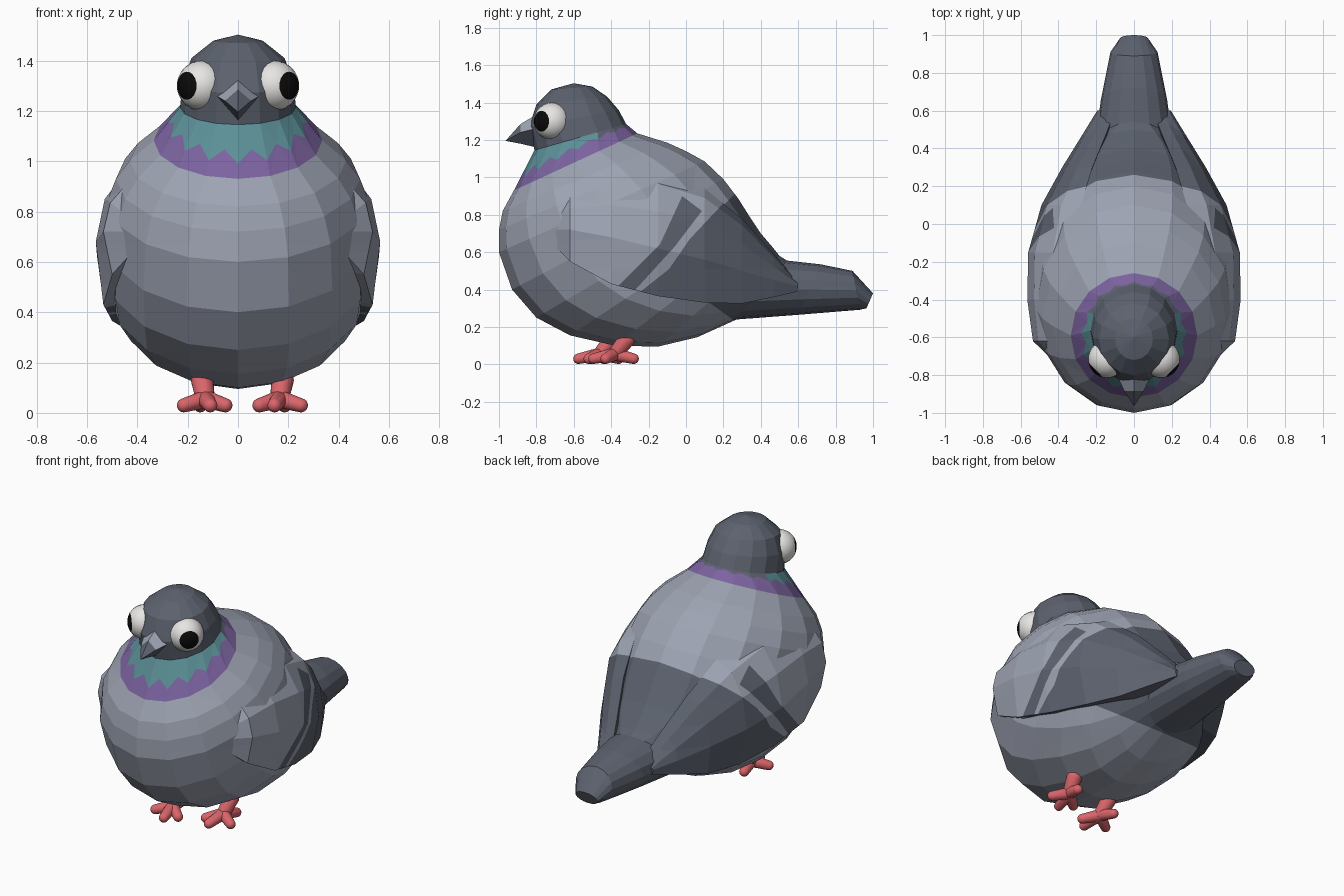
import bpy, bmesh, math
from mathutils import Vector

cube = bpy.data.objects.get("Cube")
if cube:
    bpy.data.objects.remove(cube, do_unlink=True)


def material(name, rgb):
    m = bpy.data.materials.new(name)
    m.use_nodes = True
    m.diffuse_color = (*rgb, 1)
    m.node_tree.nodes["Principled BSDF"].inputs["Base Color"].default_value = (*rgb, 1)
    return m


light = material("light_grey", (.34, .37, .45))
dark = material("slate_grey", (.107, .122, .157))
teal = material("teal", (.105, .28, .31))
purple = material("purple", (.2, .125, .35))
white = material("eye_white", (.82, .81, .79))
black = material("black", (.003, .003, .003))
coral = material("coral", (.70, .13, .145))
LIGHT, DARK, TEAL, PURPLE = range(4)


def finish(name, bm, mats, mirror=False, smooth=False):
    bmesh.ops.recalc_face_normals(bm, faces=bm.faces)
    mesh = bpy.data.meshes.new(name)
    bm.to_mesh(mesh)
    bm.free()
    for m in mats:
        mesh.materials.append(m)
    ob = bpy.data.objects.new(name, mesh)
    bpy.context.collection.objects.link(ob)
    if mirror:
        ob.modifiers.new("Mirror", "MIRROR")
    if smooth:
        mesh.shade_smooth()


def bridge(bm, a, b, mat=0):
    for i in range(len(a)):
        bm.faces.new((a[i - 1], a[i], b[i], b[i - 1])).material_index = mat


def fan(bm, ring, tip, mat=0):
    v = bm.verts.new(tip)
    for i in range(len(ring)):
        bm.faces.new((ring[i - 1], ring[i], v)).material_index = mat


def edge_y(line, z):
    """y of a colour border given as (z, y) points."""
    for (z0, y0), (z1, y1) in zip(line, line[1:]):
        if z <= z1:
            break
    return y0 + (z - z0) * (y1 - y0) / (z1 - z0)


def slice_faces(bm, co, no):
    faces = [f for f in bm.faces if f.material_index == LIGHT]
    geom = {e for f in faces for e in f.edges} | {v for f in faces for v in f.verts}
    bmesh.ops.bisect_plane(bm, geom=list(geom) + faces, dist=1e-5, plane_co=co, plane_no=no)


def slice_along(bm, line):
    for (z0, y0), (z1, y1) in zip(line, line[1:]):
        slice_faces(bm, (0, y0, z0), (0, z1 - z0, y0 - y1))
    for z, y in line[1:-1]:
        slice_faces(bm, (0, y, z), (0, 0, 1))


# Body, head and tail: elliptical rings between a belly point and a back point
SIDES = 16


def body_ring(bm, ay, az, by, bz, w):
    a, b = Vector((0, ay, az)), Vector((0, by, bz))
    ring = []
    for i in range(SIDES):
        t = 2 * math.pi * i / SIDES
        p = (a + b) / 2 + (a - b) / 2 * math.cos(t)
        p.x = w * math.sin(t)
        ring.append(bm.verts.new(p))
    return ring


bm = bmesh.new()
head = [body_ring(bm, *r) for r in (
    (-.81, 1.145, -.32, 1.285, .23), (-.84, 1.27, -.36, 1.36, .22),
    (-.80, 1.39, -.42, 1.43, .185), (-.72, 1.47, -.5, 1.485, .1))]
trunk = [body_ring(bm, *r) for r in (
    (-.92, .93, -.26, 1.235, .335), (-.98, .82, -.1, 1.185, .43),
    (-1, .72, 0, 1.14, .485), (-1, .6, .1, 1.085, .52),
    (-.93, .4, .2, .99, .53), (-.8, .25, .28, .885, .525),
    (-.62, .155, .34, .79, .51), (-.38, .1, .4, .7, .46),
    (-.15, .095, .46, .63, .385), (.06, .145, .5, .58, .3),
    (.27, .24, .54, .555, .21), (.6, .265, .72, .535, .175),
    (.93, .292, .89, .5, .125), (.965, .3, 1, .38, .075))]
for a, b in zip(head, head[1:]):
    bridge(bm, a, b, DARK)
fan(bm, head[-1], (0, -.6, 1.503), DARK)
for a, b in zip(trunk, trunk[1:]):
    bridge(bm, a, b, LIGHT)
bm.faces.new(trunk[-1])

# Zigzag collar between the head and the trunk
top, low = head[0], trunk[0]
tooth, notch = [], []
for i in range(SIDES):
    j = (i + 1) % SIDES
    front, front_mid = [(1 + math.cos(2 * math.pi * k / SIDES)) / 2 for k in (i, i + .5)]
    tooth.append(bm.verts.new(top[i].co.lerp(low[i].co, .25 + .47 * front)))
    notch.append(bm.verts.new(((top[i].co + top[j].co) / 2).lerp(
        (low[i].co + low[j].co) / 2, .08 + .4 * front_mid)))
for i in range(SIDES):
    j = (i + 1) % SIDES
    upper = TEAL if min(i, SIDES - 1 - i) < 5 else DARK
    for ring, mat in ((top, upper), (low, PURPLE)):
        for tri in ((ring[i], tooth[i], notch[i]), (ring[i], notch[i], ring[j]),
                    (ring[j], notch[i], tooth[j])):
            bm.faces.new(tri).material_index = mat

# Dark rump and tail
rump = [(.1, .45), (.24, .25), (.42, 0), (.67, .02), (.92, .27)]
slice_along(bm, rump)
for f in bm.faces:
    c = f.calc_center_median()
    if f.material_index == LIGHT and c.y > edge_y(rump, c.z):
        f.material_index = DARK
finish("body", bm, (light, dark, teal, purple))

# Wings: arched sections (y, top z, top x, widest x, widest z, bottom z, bottom x)
bm = bmesh.new()
rings = []
for y, zt, xt, xm, zm, zb, xb in (
        (-.72, .82, .34, .43, .72, .65, .41), (-.62, .95, .33, .535, .72, .55, .5),
        (-.4, 1.02, .3, .565, .68, .43, .535), (-.15, 1.02, .3, .56, .62, .365, .5),
        (.1, .94, .28, .49, .56, .33, .44), (.3, .78, .22, .38, .5, .325, .36),
        (.47, .59, .15, .275, .45, .36, .265), (.6, .44, .1, .195, .42, .39, .185)):
    arc = [math.radians(d) for d in (0, 30, 60, 90)]
    pts = [(xt + (xm - xt) * math.sin(a), zm + (zt - zm) * math.cos(a)) for a in arc]
    pts += [(xb, zb), (xb - .15, zb + .03)]
    rings.append([bm.verts.new((x, y, z)) for x, z in pts])
for a, b in zip(rings, rings[1:]):
    bridge(bm, a, b)
bm.faces.new(rings[0])
bm.faces.new(rings[-1])

# Wing bar and dark flight feathers
bar_front = [(.4, -.38), (.64, -.14), (.9, -.02)]
bar_back = [(.4, -.27), (.63, -.06), (.82, .085)]
feathers = [(.36, -.28), (.51, -.09), (.67, .02), (.925, .26)]
for line in (bar_front, bar_back, feathers):
    slice_along(bm, line)
cap, cap_normal = Vector((0, -.02, .9)), Vector((0, .08, .105))
slice_faces(bm, cap, cap_normal)
for f in bm.faces:
    c = f.calc_center_median()
    in_bar = edge_y(bar_front, c.z) < c.y < edge_y(bar_back, c.z)
    in_bar = in_bar and (c - cap).dot(cap_normal) < 0
    if in_bar or c.y > edge_y(feathers, c.z):
        f.material_index = DARK
finish("wings", bm, (light, dark), mirror=True)

# Beak with a pale upper base
bm = bmesh.new()
base, mid = [[bm.verts.new(p) for p in ((0, y, zt), (w, y, zs), (0, y, zb), (-w, y, zs))]
             for y, zt, w, zs, zb in ((-.8, 1.335, .09, 1.262, 1.16),
                                      (-.885, 1.285, .052, 1.24, 1.18))]
bridge(bm, base, mid)
fan(bm, mid, (0, -.965, 1.195))
for f in base[0].link_faces:
    f.material_index = 1
finish("beak", bm, (dark, light))

# Eyes with pupils facing forward and outward
bm = bmesh.new()
gaze = Vector((.72, -.69, 0)).normalized()
bmesh.ops.create_uvsphere(bm, u_segments=24, v_segments=16, radius=.1)
turn = gaze.to_track_quat("Z", "Y").to_matrix()
bmesh.ops.rotate(bm, verts=bm.verts, cent=(0, 0, 0), matrix=turn)
for f in bm.faces:
    f.material_index = int(f.calc_center_median().dot(gaze) > .083)
bmesh.ops.translate(bm, verts=bm.verts, vec=(.143, -.715, 1.3))
finish("eyes", bm, (white, black), mirror=True, smooth=True)


# Feet: a leg and four toes, each a sphere pulled out into a tapered capsule
def capsule(bm, p, q, r1, r2):
    for v in bmesh.ops.create_icosphere(bm, subdivisions=3, radius=1)["verts"]:
        v.co = q + v.co * r2 if v.co.dot(q - p) > 0 else p + v.co * r1


for name, side, hx, hy in (("left_foot", 1, .165, -.38), ("right_foot", -1, -.13, -.46)):
    bm = bmesh.new()
    hub = Vector((hx, hy, .055))
    capsule(bm, hub, hub + Vector((side * .012, .06, .075)), .038, .045)
    for dx, dy in ((-.02, -.115), (.085, -.05), (-.08, -.06), (.02, .1)):
        capsule(bm, hub, Vector((hx + side * dx, hy + dy, .03)), .036, .028)
    finish(name, bm, (coral,), smooth=True)
